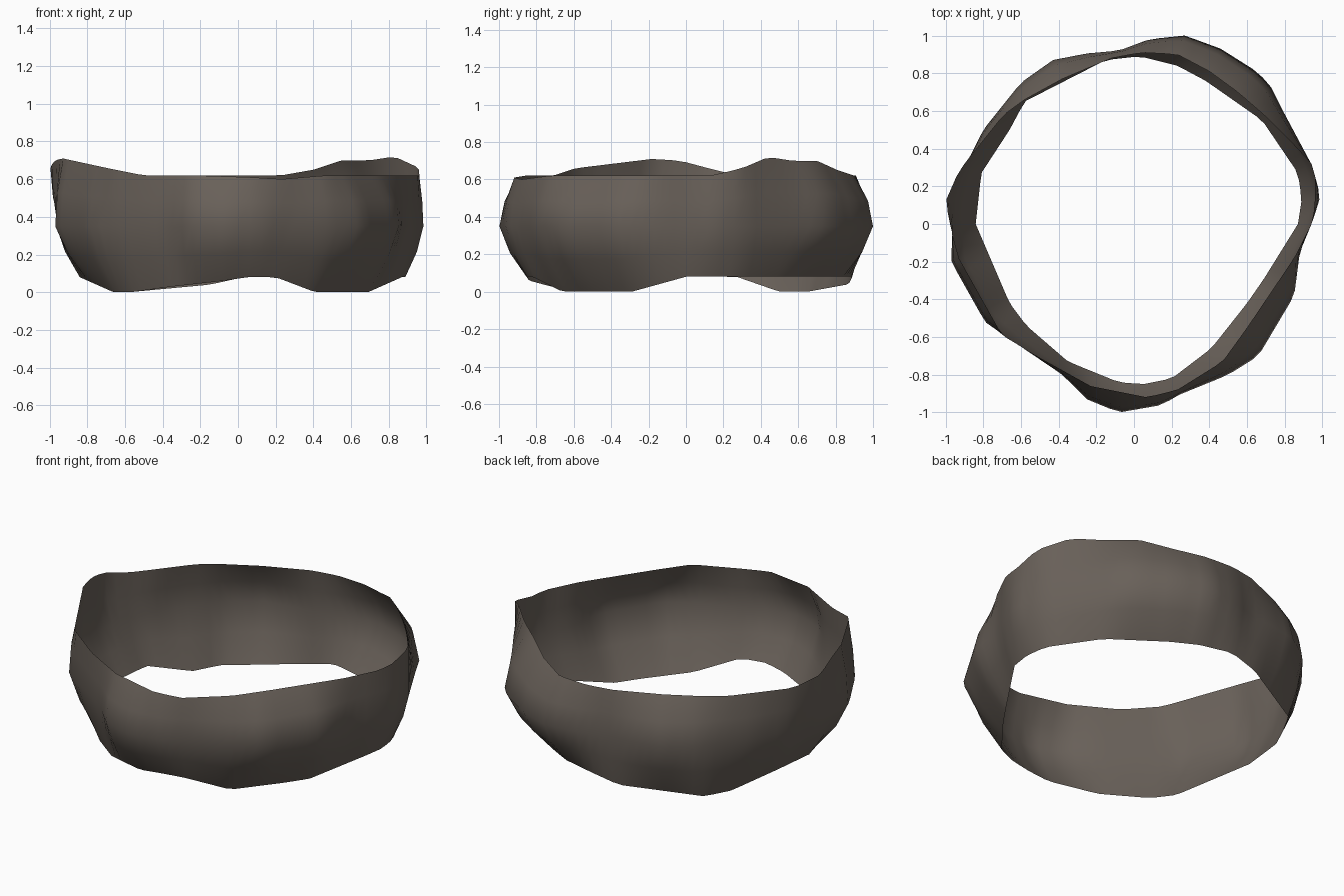
import bpy, bmesh, math

if "Cube" in bpy.data.objects:
    bpy.data.objects.remove(bpy.data.objects["Cube"])

# Outline control points (x, y, z) for the lower rim, the belly and the upper rim
lower = [(.89, .13, .08), (.87, .27, .08), (.68, .55, .08), (.38, .76, .08), (.23, .84, .08),
         (.03, .89, .08), (-.15, .87, .04), (-.58, .65, 0), (-.66, .5, 0), (-.81, .27, .08),
         (-.84, 0, .08), (-.66, -.42, 0), (-.57, -.54, 0), (-.35, -.73, .03), (-.08, -.84, .06),
         (.05, -.85, .08), (.2, -.82, .08), (.41, -.66, 0), (.6, -.42, 0), (.69, -.29, 0),
         (.87, 0, .08)]
belly = [(.99, .15), (.94, .32), (.78, .62), (.72, .74), (.65, .81), (.46, .93), (.27, 1),
         (.08, .98), (-.08, .92), (-.25, .905), (-.43, .87), (-.6, .75), (-.8, .5),
         (-.91, .28), (-.96, .05), (-.97, -.2), (-.79, -.52), (-.69, -.59), (-.38, -.8),
         (-.25, -.93), (-.08, -1), (.15, -.96), (.23, -.91), (.5, -.8), (.66, -.7),
         (.85, -.38), (.88, -.15), (.95, .02)]
belly = [(x, y, .35) for x, y in belly]
upper = [(.96, .13, .62), (.96, .3, .66), (.83, .44, .72), (.7, .57, .7), (.55, .7, .7),
         (.4, .81, .65), (.23, .9, .62), (.04, .91, .62), (-.12, .88, .62), (-.38, .77, .62),
         (-.58, .66, .62), (-.69, .58, .62), (-.93, .28, .62), (-1, .12, .66),
         (-.97, -.03, .7), (-.93, -.18, .71), (-.7, -.59, .66), (-.5, -.71, .62),
         (-.23, -.86, .62), (.07, -.92, .61), (.23, -.88, .6), (.47, -.73, .62),
         (.6, -.55, .62), (.85, -.18, .62), (.95, .02, .62)]

N = 96  # columns round the band


def resample(points):
    """Evenly spaced directions along a closed outline, straight between its points."""
    pts = sorted((math.atan2(y, x) % math.tau, x, y, z) for x, y, z in points)
    first, last = pts[0], pts[-1]
    pts = [(last[0] - math.tau,) + last[1:]] + pts + [(first[0] + math.tau,) + first[1:]]
    ring = []
    for i in range(N):
        a = math.tau * i / N
        for p, q in zip(pts, pts[1:]):
            if p[0] <= a <= q[0]:
                # ray in direction a meets the segment p-q
                cp = p[1] * math.sin(a) - p[2] * math.cos(a)
                cq = q[1] * math.sin(a) - q[2] * math.cos(a)
                t = cp / (cp - cq) if abs(cp - cq) > 1e-9 else 0
                ring.append([p[k] + (q[k] - p[k]) * t for k in (1, 2, 3)])
                break
    return ring


def between(a, b, bulge):
    """Ring halfway between two rings, pushed slightly outwards."""
    out = []
    for p, q in zip(a, b):
        x, y, z = [(u + v) / 2 for u, v in zip(p, q)]
        gap = abs(math.hypot(*p[:2]) - math.hypot(*q[:2]))
        s = 1 + bulge * gap
        out.append([x * s, y * s, z])
    return out


low, mid, top = resample(lower), resample(belly), resample(upper)
rings = [low, between(low, mid, .15), mid, between(mid, top, .25), top]

# Single-sheet band
bm = bmesh.new()
rows = [[bm.verts.new(p) for p in ring] for ring in rings]
for r, s in zip(rows, rows[1:]):
    for i in range(N):
        j = (i + 1) % N
        bm.faces.new((r[i], r[j], s[j], s[i]))
mesh = bpy.data.meshes.new("ring_band")
bm.to_mesh(mesh)
bm.free()
band = bpy.data.objects.new("ring_band", mesh)
bpy.context.collection.objects.link(band)

mat = bpy.data.materials.new("dark_brown_grey")
mat.diffuse_color = (.14, .118, .1, 1)
mat.use_nodes = True
mat.node_tree.nodes["Principled BSDF"].inputs["Base Color"].default_value = mat.diffuse_color
mesh.materials.append(mat)

bpy.context.view_layer.objects.active = band
band.select_set(True)
bpy.ops.object.shade_smooth_by_angle(angle=math.radians(45))
